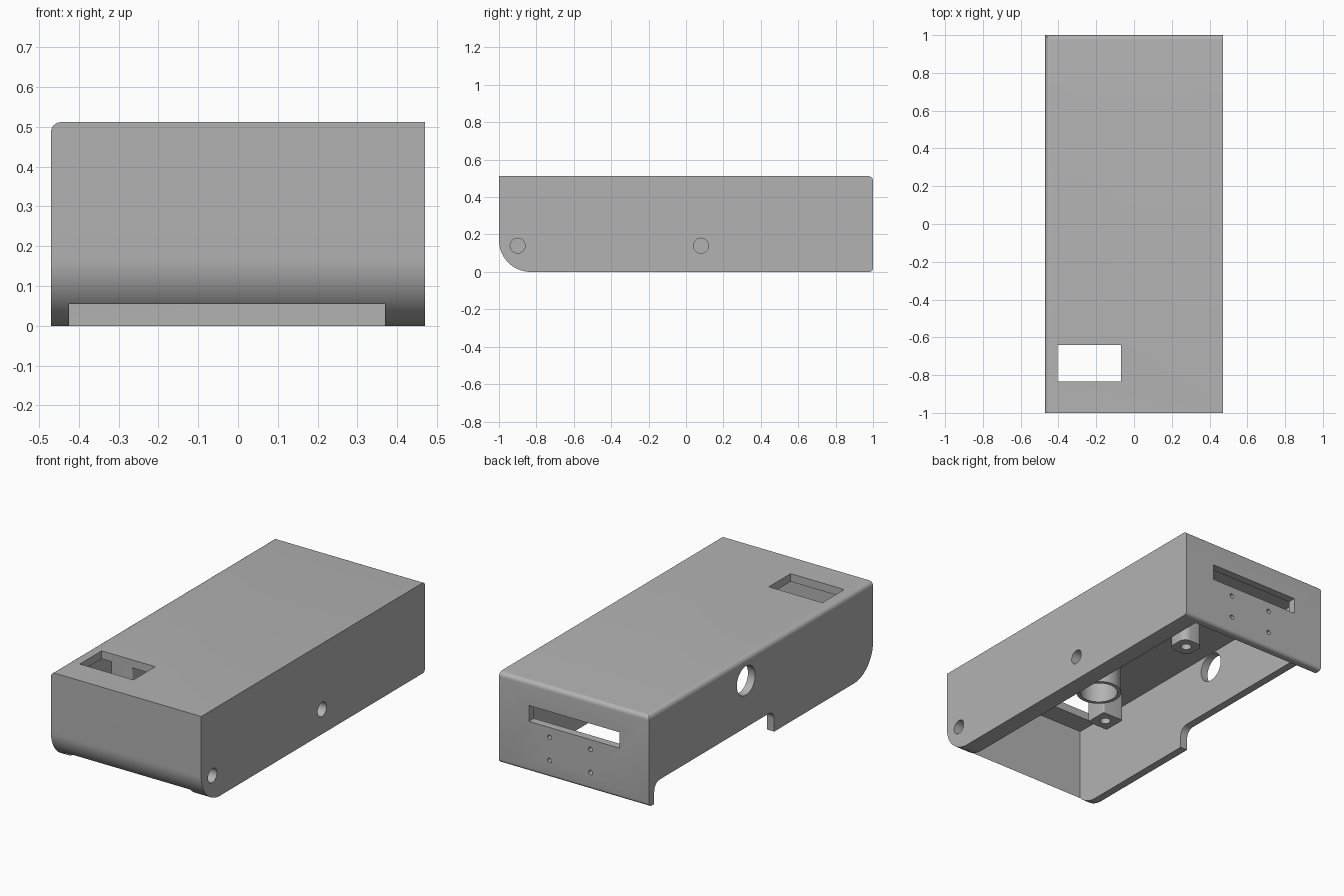
import bpy, bmesh, math
from mathutils import Matrix, Vector

if "Cube" in bpy.data.objects:
    bpy.data.objects.remove(bpy.data.objects["Cube"])

grey = bpy.data.materials.new("plain_grey")
grey.use_nodes = True
GREY = (0.45, 0.45, 0.45, 1)
grey.diffuse_color = GREY
grey.node_tree.nodes["Principled BSDF"].inputs["Base Color"].default_value = GREY


def finish(bm, name):
    bmesh.ops.recalc_face_normals(bm, faces=bm.faces)
    mesh = bpy.data.meshes.new(name)
    bm.to_mesh(mesh)
    bm.free()
    mesh.materials.append(grey)
    obj = bpy.data.objects.new(name, mesh)
    bpy.context.collection.objects.link(obj)
    return obj


def round_edges(bm, rule, radius, segments):
    """Bevel the edges whose two ends both satisfy the rule."""
    edges = [e for e in bm.edges if rule(e)]
    bmesh.ops.bevel(bm, geom=edges, offset=radius, segments=segments,
                    affect='EDGES', profile=0.5, clamp_overlap=True)


def on(e, **coords):
    return all(abs(getattr(v.co, k) - c) < 1e-4 for v in e.verts for k, c in coords.items())


def box_mesh(lo, hi):
    lo, hi = Vector(lo), Vector(hi)
    bm = bmesh.new()
    bmesh.ops.create_cube(bm, size=1, matrix=Matrix.Translation((lo + hi) / 2)
                          @ Matrix.Diagonal((*(hi - lo), 1)))
    return bm


def cylinder(name, center, radius, depth, axis='Z', sides=40):
    turn = {'X': Matrix.Rotation(math.pi / 2, 4, 'Y'),
            'Y': Matrix.Rotation(math.pi / 2, 4, 'X'),
            'Z': Matrix.Identity(4)}[axis]
    bm = bmesh.new()
    bmesh.ops.create_cone(bm, cap_ends=True, segments=sides, radius1=radius, radius2=radius,
                          depth=depth, matrix=Matrix.Translation(center) @ turn)
    return finish(bm, name)


def cut(target, cutter):
    mod = target.modifiers.new("cut", 'BOOLEAN')
    mod.operation, mod.solver, mod.object = 'DIFFERENCE', 'EXACT', cutter
    bpy.context.view_layer.objects.active = target
    bpy.ops.object.modifier_apply(modifier=mod.name)
    bpy.data.objects.remove(cutter)


# Overall size and wall thickness
W, L, H, T = 0.47, 1.0, 0.512, 0.045
CEILING = H - T

# Outer shell block with rounded edges
bm = box_mesh((-W, -L, 0), (W, L, H))
round_edges(bm, lambda e: on(e, y=-L, z=0), 0.17, 20)
round_edges(bm, lambda e: on(e, y=L, z=0), 0.02, 5)
round_edges(bm, lambda e: on(e, y=L, z=H) or on(e, x=-W, z=H), 0.025, 6)
case = finish(bm, "case_shell")

# Hollow interior, open underneath, with one thick side wall
cut(case, finish(box_mesh((-W + T, -L + T, -0.1), (0.37, L - T, CEILING)), "cavity"))

# Top window and back slot
cut(case, finish(box_mesh((-0.405, -0.835, 0.4), (-0.07, -0.64, 0.6)), "top_window"))
cut(case, finish(box_mesh((-0.283, 0.9, 0.283), (0.283, 1.1, 0.373)), "back_slot"))

# Long notch with rounded upper corners under the thin side wall
bm = box_mesh((-0.6, -0.117, -0.1), (-0.4, L - T, 0.12))
round_edges(bm, lambda e: on(e, z=0.12, y=-0.117) or on(e, z=0.12, y=L - T), 0.05, 8)
cut(case, finish(bm, "side_notch"))

# Cable hole in the thin side wall
cut(case, cylinder("cable_hole", (-W, 0.135, 0.385), 0.082, 0.2, 'X'))

# Blind pivot holes in the thick side wall
for y in (-0.9, 0.08):
    cut(case, cylinder("pivot_hole", (W, y, 0.14), 0.04, 0.16, 'X', 32))

# Four screw holes in the back wall
for x in (-0.103, 0.153):
    for z in (0.097, 0.228):
        cut(case, cylinder("screw_hole", (x, L, z), 0.013, 0.2, 'Y', 20))

# Screw posts hanging from the ceiling
BOTTOM = 0.31
parts = [case]
for name, x, y, radius in (("front_post", -0.28, -0.574, 0.008),
                           ("rear_post", -0.10, 0.314, 0.04)):
    h = 0.066
    bm = box_mesh((x - h, y - h, BOTTOM), (x + h, y + h, CEILING + 0.01))
    round_edges(bm, lambda e: abs(e.verts[0].co.z - e.verts[1].co.z) > 0.1, radius, 6)
    post = finish(bm, name)
    cut(post, cylinder("post_hole", (x, y, BOTTOM), 0.028, 0.2, 'Z', 24))
    parts.append(post)

# Round socket on the ceiling
cx, cy = -0.057, -0.362
socket = cylinder("round_socket", (cx, cy, (BOTTOM + CEILING + 0.01) / 2), 0.12,
                  CEILING + 0.01 - BOTTOM)
cut(socket, cylinder("socket_hole", (cx, cy, BOTTOM), 0.1, 0.26))
parts.append(socket)

# Smooth the round surfaces, keep corners sharp
for obj in bpy.context.view_layer.objects:
    obj.select_set(obj in parts)
bpy.context.view_layer.objects.active = case
bpy.ops.object.shade_smooth_by_angle(angle=math.radians(30))
